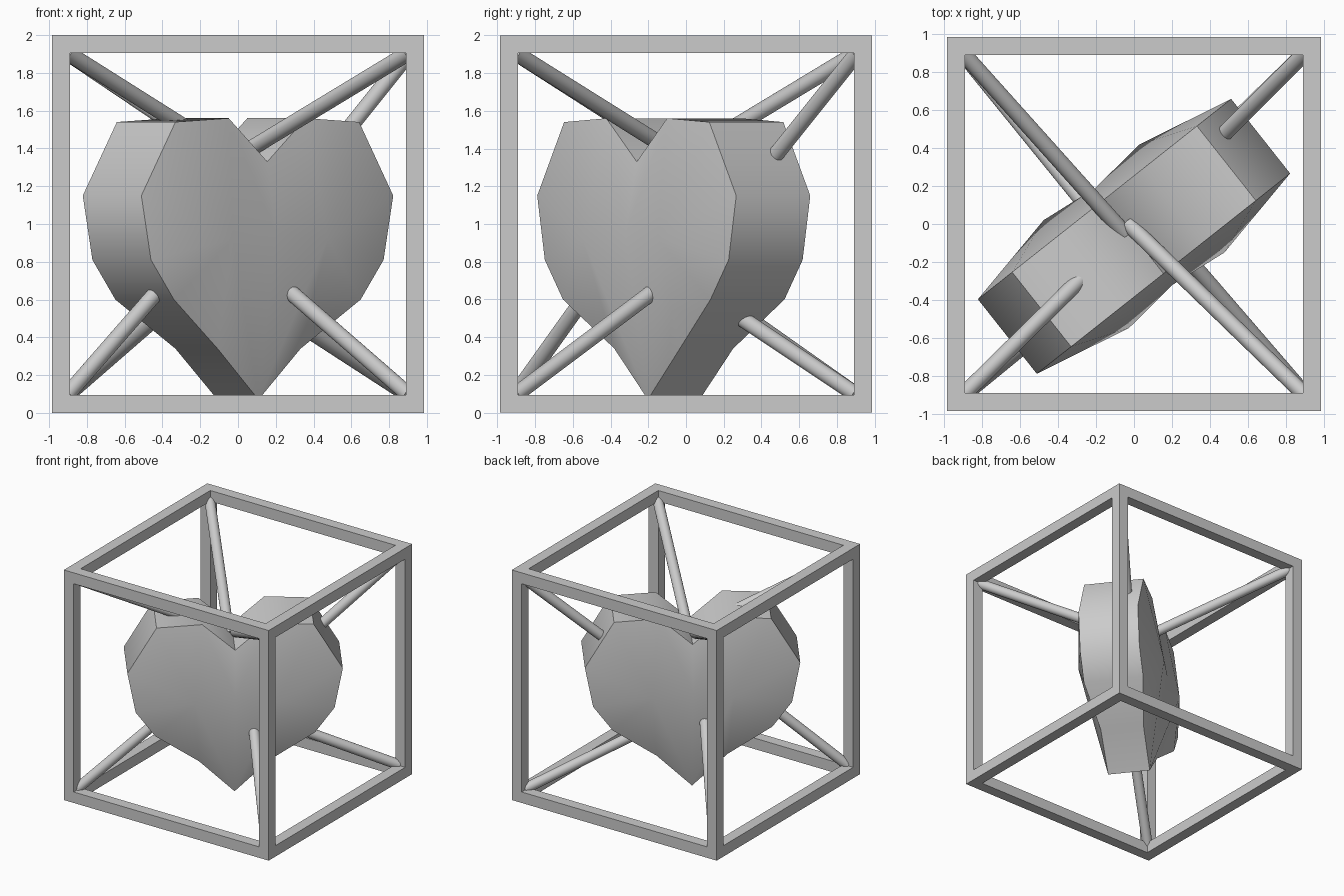
import bpy, bmesh, math
from mathutils import Vector, Matrix

if "Cube" in bpy.data.objects:
    bpy.data.objects.remove(bpy.data.objects["Cube"])


def new_object(name, bm, smooth=None):
    bmesh.ops.recalc_face_normals(bm, faces=bm.faces)
    mesh = bpy.data.meshes.new(name)
    bm.to_mesh(mesh)
    bm.free()
    ob = bpy.data.objects.new(name, mesh)
    bpy.context.collection.objects.link(ob)
    if smooth:
        bpy.ops.object.select_all(action='DESELECT')
        ob.select_set(True)
        bpy.context.view_layer.objects.active = ob
        bpy.ops.object.shade_smooth_by_angle(angle=math.radians(smooth))
    return ob


# Open cube frame: twelve square bars butted together
HALF, BAR, TOP = 0.985, 0.095, 2.0
bm = bmesh.new()


def bar(centre, size):
    m = Matrix.Translation(centre) @ Matrix.Diagonal((*size, 1))
    bmesh.ops.create_cube(bm, size=1, matrix=m)


mid = HALF - BAR / 2
inner = 2 * (HALF - BAR)
for a in (-1, 1):
    for z in (BAR / 2, TOP - BAR / 2):
        bar((0, a * mid, z), (2 * HALF, BAR, BAR))
        bar((a * mid, 0, z), (BAR, inner, BAR))
    for b in (-1, 1):
        bar((a * mid, b * mid, TOP / 2), (BAR, BAR, TOP - 2 * BAR))
new_object("cube_frame", bm)

# Faceted heart: half outline as (sideways, height, half thickness), valley to tip
half = [(0, 1.33, .25), (.26, 1.56, .25), (.62, 1.54, .25), (.85, 1.15, .25),
        (.785, .81, .25), (.63, .60, .25), (.28, .34, .18), (0, .07, .175)]
outline = half + [(-s, z, t) for s, z, t in half[-2:0:-1]]
n = len(outline)
bm = bmesh.new()
rims = {}
for side in (-1, 1):
    rim = [bm.verts.new((s, side * t, z)) for s, z, t in outline]
    rims[side] = rim
    centre = bm.verts.new((0, side * .326, .95))
    right = bm.verts.new((.32, side * .362, .92))
    left = bm.verts.new((-.32, side * .362, .92))
    # bulging cheek fans, plus the notch triangles under the valley
    for hub, loop in ((right, [centre] + rim[1:8]), (left, [centre] + rim[:6:-1][:7])):
        for i in range(len(loop)):
            bm.faces.new((hub, loop[i], loop[(i + 1) % len(loop)]))
        bm.faces.new((centre, rim[0], loop[1]))
for i in range(n):
    j = (i + 1) % n
    bm.faces.new((rims[-1][i], rims[-1][j], rims[1][j], rims[1][i]))
heart = new_object("heart", bm, 45)
heart.location = (0, -.065, 0)
heart.rotation_euler.z = math.atan2(.62, .784)

# Round struts from each frame corner into the heart
targets = {(-1, -1, 0): (-.36, -.46, .72), (1, -1, 0): (.22, -.11, .69),
           (1, 1, 0): (.20, .22, .55), (-1, 1, 0): (-.22, .06, .69),
           (-1, -1, 1): (-.26, -.27, 1.50), (1, -1, 1): (-.03, .00, 1.34),
           (1, 1, 1): (.43, .43, 1.31), (-1, 1, 1): (-.05, -.05, 1.33)}
bm = bmesh.new()
for (cx, cy, cz), end in targets.items():
    a = Vector((cx * .91, cy * .91, 1.91 if cz else .09))
    b = Vector(end)
    m = Matrix.Translation((a + b) / 2) @ (b - a).to_track_quat('Z', 'Y').to_matrix().to_4x4()
    bmesh.ops.create_cone(bm, cap_ends=True, segments=32, radius1=.042,
                          radius2=.042, depth=(b - a).length, matrix=m)
new_object("corner_struts", bm, 40)
